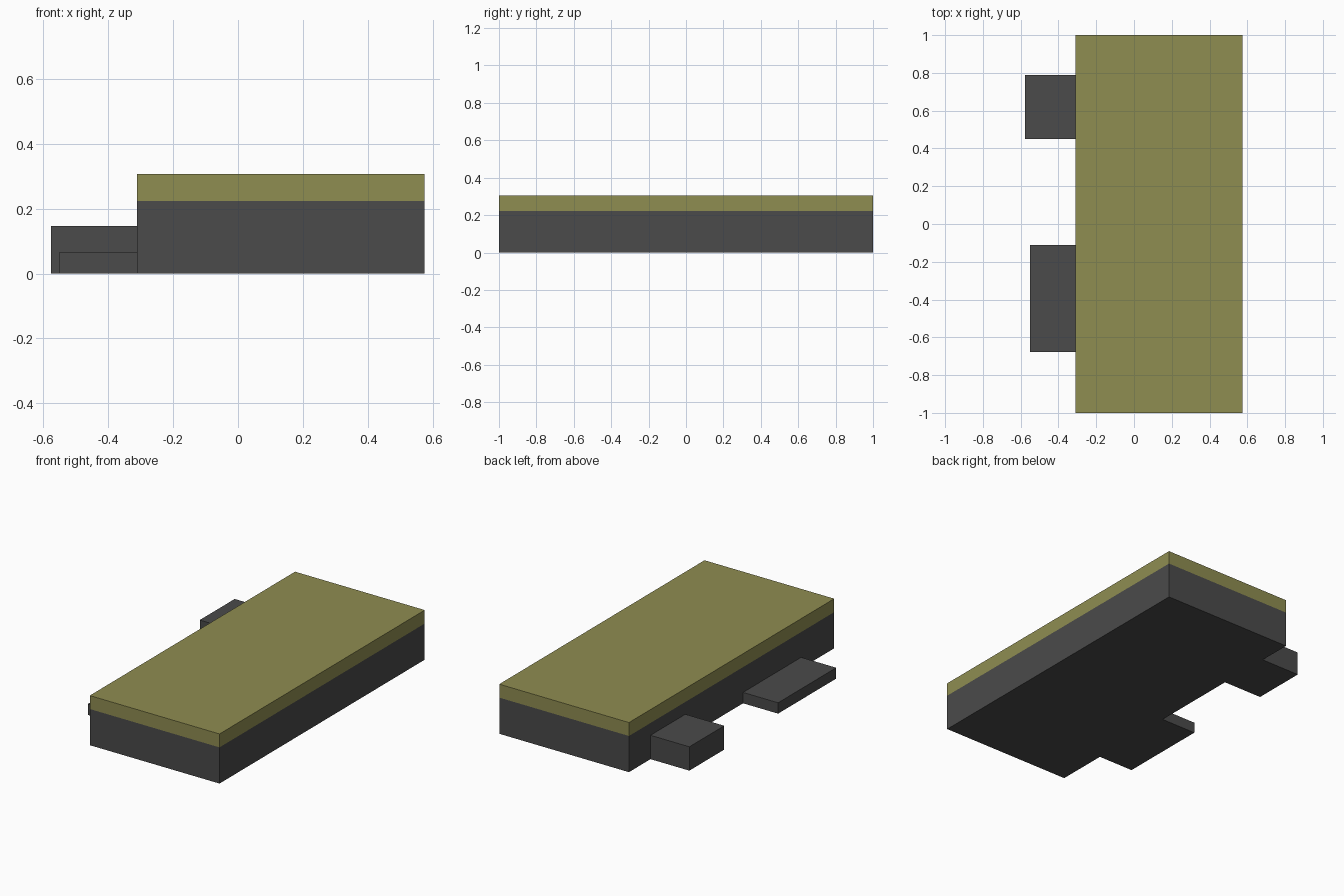
import bpy, bmesh

if "Cube" in bpy.data.objects:
    bpy.data.objects.remove(bpy.data.objects["Cube"])

def material(name, rgb):
    m = bpy.data.materials.new(name)
    m.diffuse_color = (*rgb, 1)
    m.use_nodes = True
    m.node_tree.nodes["Principled BSDF"].inputs["Base Color"].default_value = m.diffuse_color
    return m

DARK = material("dark_grey", (0.069, 0.069, 0.069))
OLIVE = material("olive_roof", (0.275, 0.266, 0.083))
SPLIT = 0.223  # height where the olive band starts

def box(name, x, y, z, split=None):
    bm = bmesh.new()
    bmesh.ops.create_cube(bm, size=1)
    for v in bm.verts:
        v.co = [r[0] if c < 0 else r[1] for c, r in zip(v.co, (x, y, z))]
    if split:
        # cut the walls at the colour line and colour faces above it
        bmesh.ops.bisect_plane(bm, geom=bm.verts[:] + bm.edges[:] + bm.faces[:],
                               plane_co=(0, 0, split), plane_no=(0, 0, 1))
        for f in bm.faces:
            f.material_index = int(f.calc_center_median().z > split)
    bmesh.ops.recalc_face_normals(bm, faces=bm.faces[:])
    mesh = bpy.data.meshes.new(name)
    bm.to_mesh(mesh)
    bm.free()
    mesh.materials.append(DARK)
    if split:
        mesh.materials.append(OLIVE)
    ob = bpy.data.objects.new(name, mesh)
    bpy.context.collection.objects.link(ob)

# Main block with olive top
box("main_block", (-0.311, 0.574), (-1, 1), (0, 0.306), SPLIT)
# Side annexes against the left wall
box("tall_annex", (-0.576, -0.311), (0.45, 0.79), (0, 0.147))
box("low_annex", (-0.55, -0.311), (-0.678, -0.112), (0, 0.067))
